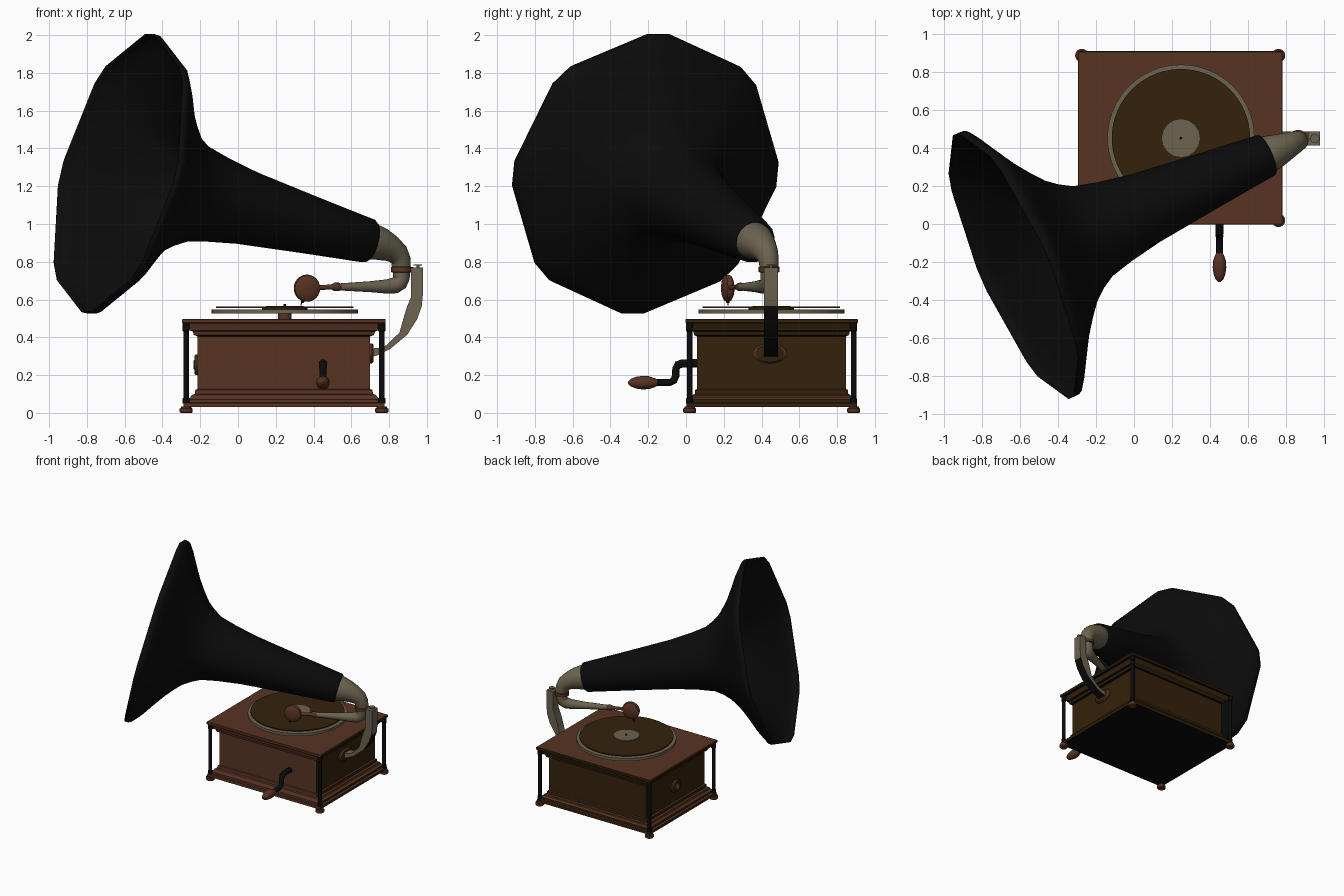
import bpy, bmesh
from math import sin, cos, pi, radians
from mathutils import Vector as V

if "Cube" in bpy.data.objects:
    bpy.data.objects.remove(bpy.data.objects["Cube"])


def material(name, r, g, b):
    m = bpy.data.materials.new(name)
    m.diffuse_color = (r, g, b, 1)
    m.use_nodes = True
    m.node_tree.nodes["Principled BSDF"].inputs["Base Color"].default_value = m.diffuse_color
    return m


RED = material("red_wood", 0.098, 0.033, 0.017)
DARK = material("dark_wood", 0.035, 0.016, 0.0035)
BEIGE = material("tarnished_metal", 0.15, 0.125, 0.08)
BLACK = material("black_enamel", 0.0035, 0.0035, 0.0035)
CX, CY = 0.243, 0.453          # cabinet centre


def loft(name, rings, mats, caps=True, rule=None, angle=35):
    """Skin a list of equal-length point rings."""
    bm = bmesh.new()
    loops = [[bm.verts.new(p) for p in ring] for ring in rings]
    n = len(loops[0])
    for a, b in zip(loops, loops[1:]):
        for i in range(n):
            j = (i + 1) % n
            bm.faces.new((a[i], a[j], b[j], b[i]))
    if caps:
        bm.faces.new(loops[0][::-1])
        bm.faces.new(loops[-1])
    bmesh.ops.recalc_face_normals(bm, faces=bm.faces)
    bm.normal_update()
    if rule:
        for f in bm.faces:
            f.material_index = rule(f)
    me = bpy.data.meshes.new(name)
    bm.to_mesh(me)
    bm.free()
    for m in mats:
        me.materials.append(m)
    ob = bpy.data.objects.new(name, me)
    bpy.context.collection.objects.link(ob)
    bpy.ops.object.select_all(action='DESELECT')
    ob.select_set(True)
    bpy.context.view_layer.objects.active = ob
    bpy.ops.object.shade_smooth_by_angle(angle=radians(angle))
    return ob


def tube(name, pts, mat, n=20):
    """Round tube or turned part through (x, y, z, radius) points."""
    P = [V(p[:3]) for p in pts]
    side, rings = None, []
    for i, p in enumerate(P):
        t = (P[min(i + 1, len(P) - 1)] - P[max(i - 1, 0)]).normalized()
        if side is None:
            side = t.orthogonal()
        side = (side - t * side.dot(t)).normalized()
        up = t.cross(side)
        r = pts[i][3]
        rings.append([p + r * (side * cos(2 * pi * k / n) + up * sin(2 * pi * k / n))
                      for k in range(n)])
    return loft(name, rings, [mat])


def turned(name, x, y, prof, mat, n=24):
    """Vertical turned part from (z, radius) pairs."""
    return tube(name, [(x, y, z, r) for z, r in prof], mat, n)


def wood(f):
    """Front and top faces red, steep side and back faces dark, underside black."""
    if f.normal.z < -0.9:
        return 2
    return 1 if abs(f.normal.x) > .75 or f.normal.y > .75 else 0


def cabinet(name, levels):
    """Rectangular stack: each level is (offset outside the body, z)."""
    rings = []
    for off, z in levels:
        hx, hy = 0.457 + off, 0.395 + off * 0.75
        rings.append([(CX + sx * hx, CY + sy * hy, z)
                      for sx, sy in ((-1, -1), (1, -1), (1, 1), (-1, 1))])
    return loft(name, rings, [RED, DARK, BLACK], rule=wood, angle=20)


# Cabinet: stepped base, body, stepped top
cabinet("base_moulding", [(.075, .03), (.075, .052), (.055, .054), (.055, .072), (.04, .08),
                          (.03, .095), (.015, .1), (.012, .122), (0, .126)])
cabinet("cabinet_body", [(0, .12), (0, .42)])
cabinet("top_moulding", [(0, .405), (.02, .412), (.025, .43), (.04, .436), (.045, .455), (.055, .476)])
cabinet("top_board", [(.078, .474), (.082, .478), (.082, .494), (.078, .498)])

# Corner columns and feet
for sx in (-1, 1):
    for sy in (-1, 1):
        x, y = CX + sx * .518, CY + sy * .434
        turned("foot", x, y, [(0, .03), (.006, .035), (.022, .035), (.026, .028), (.035, .028)], RED)
        turned("column", x, y, [(.05, .02), (.075, .02), (.08, .015), (.43, .015), (.435, .02), (.475, .02)],
               BLACK, 12)

# Turntable, record, label and spindle
TX, TY = .247, .452
turned("turntable_post", TX, TY, [(.495, .036), (.53, .036)], RED)
turned("turntable_platter", TX, TY, [(.525, .387), (.547, .387)], BEIGE, 64)
turned("record", TX, TY, [(.546, .12), (.555, .12), (.555, .364), (.563, .364)], DARK, 64)
turned("record_label", TX, TY, [(.562, .1), (.567, .1)], BEIGE, 16)
turned("spindle", TX, TY, [(.56, .007), (.577, .006)], BLACK, 8)

# Horn: round neck fading into an eight-petal mouth with clipped corners and a short lip
start = V((.69, .36, .91))
axis = V((-.889, -.39, .241)).normalized()
up = (V((0, 0, 1)) - axis * axis.z).normalized()
side = axis.cross(up)
rings = []
for t, r in [(-.01, .108), (0, .115), (.35, .152), (.72, .194), (.9, .226), (1.03, .258), (1.1, .298),
             (1.16, .345), (1.22, .415), (1.28, .495), (1.34, .59), (1.4, .69), (1.44, .745),
             (1.46, .757), (1.49, .758)]:
    k = min(max((t - .6) / .8, 0), 1)
    half = radians(11.25 + (5 - 11.25) * k)
    ring = []
    for c in range(8):
        for s in (-half, half):
            a = c * pi / 4 + s
            ring.append(start + axis * t + r * (up * cos(a) + side * sin(a)))
    rings.append(ring)
horn = loft("horn", rings, [BLACK], caps=False)
mod = horn.modifiers.new("thickness", 'SOLIDIFY')
mod.thickness, mod.offset = .006, 0

# Elbow, collar and tone arm
tube("horn_elbow", [(.665, .35, .917, .1), (.71, .37, .906, .098), (.76, .39, .892, .086), (.81, .413, .868, .071),
                    (.846, .43, .84, .06), (.863, .438, .805, .053), (.865, .44, .765, .049)], BEIGE, 24)
turned("collar", .864, .44, [(.743, .046), (.746, .055), (.772, .055), (.776, .046)], RED)
tube("tone_arm", [(.865, .44, .76, .046), (.865, .44, .715, .045), (.855, .436, .69, .044), (.832, .426, .675, .043),
                  (.79, .408, .669, .038), (.7, .368, .668, .029), (.54, .295, .667, .019)], BEIGE)
tube("arm_joint", [(.55, .3, .667, .014), (.535, .293, .667, .022), (.51, .282, .667, .022),
                   (.495, .275, .667, .013), (.42, .235, .662, .013)], RED, 16)

# Sound box: rounded disc facing forward, with needle
c, n = V((.365, .222, .66)), V((-.22, .97, 0)).normalized()
prof = [(-.03, .03), (-.026, .05), (-.016, .068), (0, .072), (.014, .068), (.024, .05), (.03, .025)]
tube("sound_box", [(*(c + n * d), r) for d, r in prof], RED, 28)
tube("needle_holder", [(.35, .222, .605, .01), (.338, .222, .585, .009)], BLACK, 8)
tube("needle", [(.338, .222, .588, .004), (.332, .222, .568, .002)], BLACK, 8)

# Side bracket: (outer x, outer z, inner x, inner z); lower outer face is black
brk = [(.69, .29, .69, .34), (.74, .306, .745, .344), (.805, .338, .785, .358), (.895, .413, .855, .425),
       (.948, .495, .873, .49), (.973, .565, .892, .555), (.979, .63, .917, .615), (.979, .77, .917, .77)]
loft("bracket", [[(xo, .412, zo), (xo, .486, zo), (xi, .486, zi), (xi, .412, zi)] for xo, zo, xi, zi in brk],
     [BEIGE, BLACK],
     rule=lambda f: 1 if f.normal.x > .3 and f.calc_center_median().z < .56 else 0)
turned("bracket_screw", .952, .45, [(.765, .008), (.779, .008), (.779, .024), (.786, .024)], BEIGE, 12)
tube("bracket_arm", [(.9, .445, .76, .012), (.93, .448, .76, .012)], BEIGE, 10)


# Oval plates on both sides
def oval(name, x0, x1, y, z, ry, rz, mats):
    rings = [[(x, y + s * ry * cos(a * pi / 12), z + s * rz * sin(a * pi / 12)) for a in range(24)]
             for x, s in ((x0, 1), (x0 + (x1 - x0) * .6, 1), (x1, .85))]
    return loft(name, rings, mats, rule=lambda f: len(mats) - 1 if abs(f.normal.x) > .9 else 0)


oval("bracket_plate", .695, .718, .443, .315, .09, .053, [RED, DARK])
oval("left_plate", -.21, -.231, .45, .255, .06, .055, [RED, DARK])
oval("left_plate_hub", -.228, -.236, .45, .255, .025, .024, [BEIGE])

# Crank and handle
tube("crank", [(.45, .07, .262, .022), (.45, -.02, .262, .022), (.45, -.043, .254, .022), (.45, -.053, .235, .02),
               (.45, -.055, .195, .02), (.45, -.064, .172, .02), (.45, -.085, .161, .019), (.45, -.16, .16, .018)],
     BLACK, 16)
tube("crank_handle", [(.45, -.15, .16, .016), (.45, -.165, .16, .024), (.45, -.195, .16, .034),
                      (.45, -.23, .16, .036), (.45, -.265, .16, .031), (.45, -.293, .16, .02),
                      (.45, -.306, .16, .006)], RED, 18)
